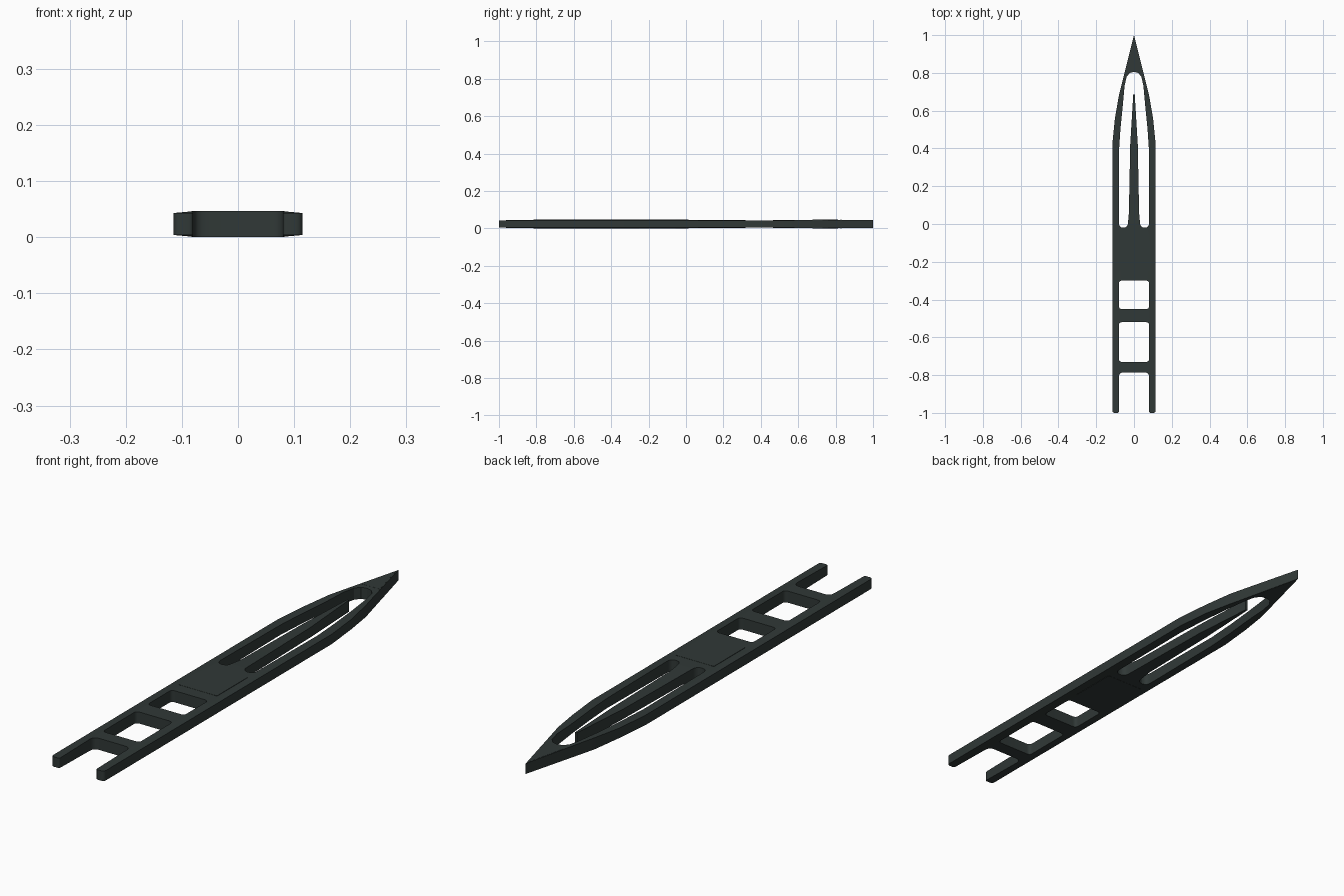
import bpy, bmesh
from math import radians
from mathutils import Vector

cube = bpy.data.objects.get("Cube")
if cube:
    bpy.data.objects.remove(cube, do_unlink=True)

MID = 0.0235  # middle height of the flat tool

mat = bpy.data.materials.new("dark green grey")
mat.use_nodes = True
COLOR = (0.030, 0.040, 0.038, 1)
mat.diffuse_color = COLOR
mat.node_tree.nodes["Principled BSDF"].inputs["Base Color"].default_value = COLOR


def rounded(points, steps=5):
    """Round each (x, y, radius) corner of a closed outline."""
    out = []
    for i, (x, y, r) in enumerate(points):
        p = Vector((x, y))
        if r == 0:
            out.append(p)
            continue
        a = Vector(points[i - 1][:2])
        b = Vector(points[(i + 1) % len(points)][:2])
        a = p + (a - p).normalized() * r
        b = p + (b - p).normalized() * r
        for k in range(steps + 1):
            t = k / steps
            out.append(a * (1 - t) ** 2 + p * 2 * t * (1 - t) + b * t * t)
    return out


def mirrored(half):
    """Close a right-hand half outline with its left-hand mirror."""
    return half + [(-x, y, r) for x, y, r in reversed(half) if x > 0]


def plate(name, outlines, half_height):
    """Fill outlines (the first holds the others as holes) into a thick plate."""
    bm = bmesh.new()
    edges = []
    for outline in outlines:
        vs = [bm.verts.new((p.x, p.y, 0)) for p in rounded(outline)]
        edges += [bm.edges.new((vs[i - 1], vs[i])) for i in range(len(vs))]
    bmesh.ops.triangle_fill(bm, use_beauty=True, edges=edges)
    top_faces = list(bm.faces)
    rim = [e for e in bm.edges if len(e.link_faces) == 1]
    under = {}
    for v in list(bm.verts):
        h = half_height(abs(v.co.x), v.co.y)
        under[v] = bm.verts.new((v.co.x, v.co.y, MID - h))
        v.co.z = MID + h
    for f in top_faces:
        bm.faces.new([under[v] for v in reversed(f.verts)])
    for e in rim:
        a, b = e.verts
        bm.faces.new((a, b, under[b], under[a]))
    bmesh.ops.recalc_face_normals(bm, faces=bm.faces)
    mesh = bpy.data.meshes.new(name)
    bm.to_mesh(mesh)
    bm.free()
    mesh.materials.append(mat)
    obj = bpy.data.objects.new(name, mesh)
    bpy.context.collection.objects.link(obj)
    bpy.ops.object.select_all(action='DESELECT')
    obj.select_set(True)
    bpy.context.view_layer.objects.active = obj
    bpy.ops.object.shade_smooth_by_angle(angle=radians(25))
    return obj


def rectangle(w, y0, y1, r):
    return mirrored([(w, y0, r), (w, y1, r)])


def body_height(x, y):
    """Outer rim and ends are thinner than the middle."""
    if x > 0.1 or y < -0.9 or 0.05 < y < 0.66:
        return 0.0195
    return 0.0228 if y < 0.9 else 0.0205


# Outer shape: forked tail, straight rails, pointed nose
body = mirrored([
    (0.08, -0.785, 0.025), (0.08, -1, 0.008), (0.115, -1, 0.014),
    (0.115, -0.33, 0), (0.115, 0.05, 0), (0.115, 0.42, 0),
    (0.101, 0.56, 0), (0.08, 0.68, 0), (0.07, 0.72, 0), (0, 1, 0)])

# Long opening that leaves the tapered tongue standing
window = mirrored([
    (0, 0.805, 0), (0.022, 0.8, 0), (0.039, 0.78, 0), (0.05, 0.73, 0),
    (0.06, 0.62, 0), (0.072, 0.5, 0), (0.08, 0.38, 0), (0.08, -0.02, 0.025),
    (0.034, -0.02, 0.025), (0.027, 0.06, 0), (0.02, 0.42, 0), (0.004, 0.685, 0)])

plate("needle_body", [body, window,
                      rectangle(0.08, -0.73, -0.52, 0.016),
                      rectangle(0.08, -0.45, -0.30, 0.016)], body_height)

# Slightly raised panel on both faces of the middle
plate("centre_panel", [rectangle(0.083, -0.25, -0.055, 0.003)],
      lambda x, y: MID)

# Raised nose facets
plate("nose_panel", [mirrored([(0.042, 0.825, 0), (0, 0.985, 0)])],
      lambda x, y: 0.0228 if y < 0.9 else 0.021)
